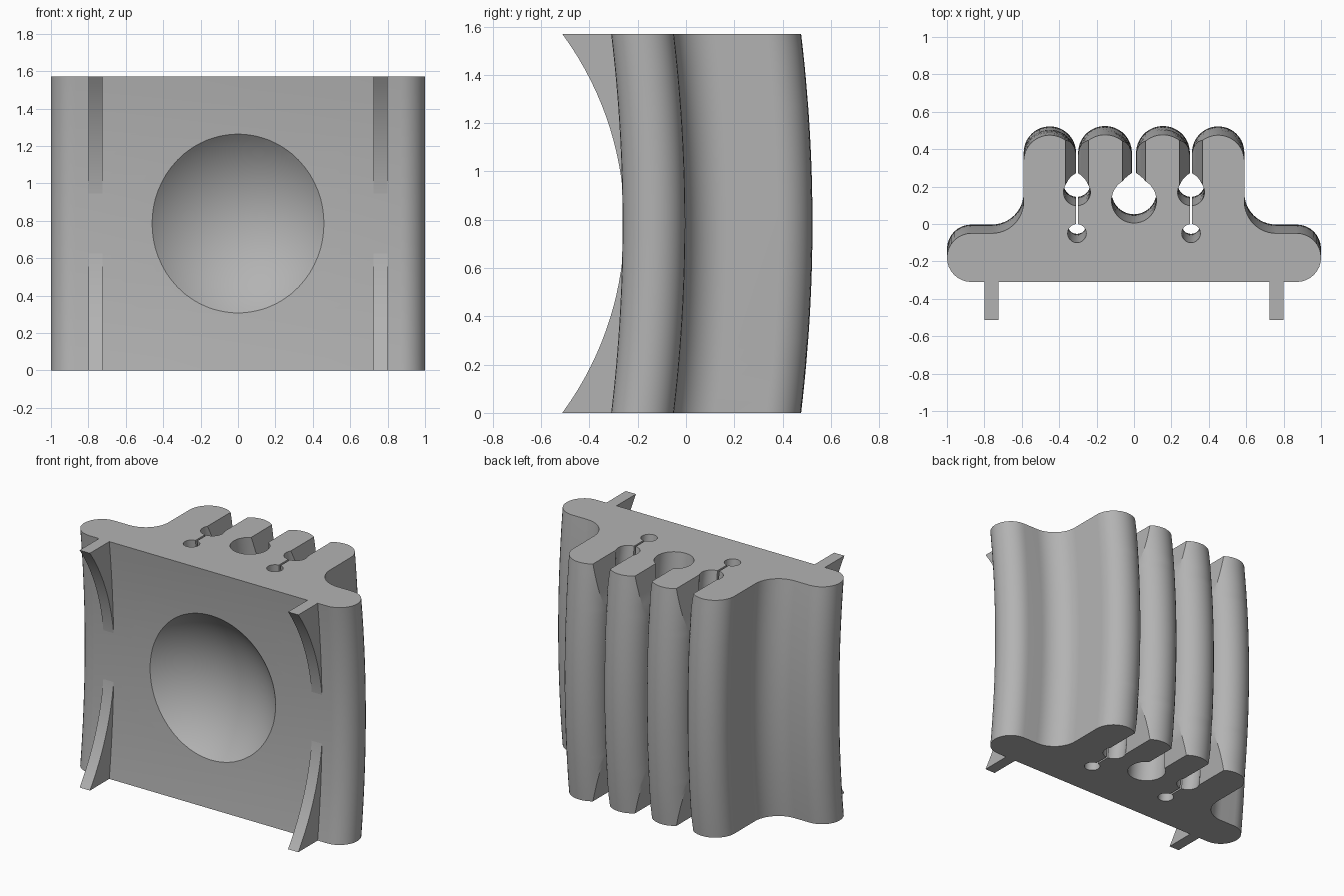
import bpy, bmesh
from math import acos, cos, sin, pi, radians, sqrt

if "Cube" in bpy.data.objects:
    bpy.data.objects.remove(bpy.data.objects["Cube"])

H = 1.57                 # height
MID = H / 2
FRONT = -0.31            # front face at the two ends
BULGE = 0.047            # backward bow at mid height
SLIT, WIDE, TAPER = 0.006, 0.0625, 0.3

grey = bpy.data.materials.new("grey")
grey.diffuse_color = (0.45, 0.45, 0.45, 1)
grey.use_nodes = True
grey.node_tree.nodes["Principled BSDF"].inputs["Base Color"].default_value = grey.diffuse_color


def bow(z):
    return BULGE * (1 - ((z - MID) / MID) ** 2)


def ac(v):
    return acos(max(-1, min(1, v)))


def arc(cx, cy, r, a0, a1, n):
    return [(cx + r * cos(a0 + (a1 - a0) * i / n),
             cy + r * sin(a0 + (a1 - a0) * i / n)) for i in range(n + 1)]


def profile(z):
    """Outline of the clamp; the slits flare open near both ends."""
    t = max(0, 1 - min(z, H - z) / TAPER)
    w = SLIT + (WIDE - SLIT) * t
    cw = max(w, 0.011)
    sx, r1, r2, rc = 0.305, 0.072, 0.05, 0.12
    top, low, low2 = ac(w / r1), ac(SLIT / r1), ac(SLIT / r2)
    half = arc(0.87, -0.18, 0.13, -pi / 2, pi / 2, 16)                       # flange edge
    half += arc(0.76, 0.12, 0.17, 1.5 * pi, pi, 12)                          # fillet
    half += arc(0.45, 0.335, 0.14, 0, ac((sx + w - 0.45) / 0.14), 18)        # outer lobe
    half += arc(sx, 0.17, r1, top, -low, 12)                                 # upper hole
    half += arc(sx, -0.05, r2, low2, -pi - low2, 20)                         # lower hole
    half += arc(sx, 0.17, r1, low - pi, -pi - top, 12)
    half += arc(0.155, 0.333, 0.144, ac((sx - w - 0.155) / 0.144),
                ac((cw - 0.155) / 0.144), 18)                                # inner lobe
    half += arc(0, 0.125, rc, ac(cw / rc), -pi / 2, 16)                      # centre hole
    pts = half + [(-x, y) for x, y in reversed(half[:-1])]
    return [(x, y + bow(z)) for x, y in pts]


def loft(name, section, levels):
    bm = bmesh.new()
    rings = [[bm.verts.new((x, y, z)) for x, y in section(z)] for z in levels]
    for a, b in zip(rings, rings[1:]):
        for i in range(len(a)):
            j = (i + 1) % len(a)
            bm.faces.new((a[i], a[j], b[j], b[i]))
    bm.faces.new(list(reversed(rings[0])))
    bm.faces.new(rings[-1])
    bmesh.ops.recalc_face_normals(bm, faces=bm.faces)
    me = bpy.data.meshes.new(name)
    bm.to_mesh(me)
    bm.free()
    me.materials.append(grey)
    ob = bpy.data.objects.new(name, me)
    bpy.context.collection.objects.link(ob)
    return ob


def select(ob):
    bpy.ops.object.select_all(action='DESELECT')
    ob.select_set(True)
    bpy.context.view_layer.objects.active = ob


def smooth(ob):
    select(ob)
    bpy.ops.object.shade_smooth_by_angle(angle=radians(28))


# Bowed body with lobes, slits and through holes
N = 24
levels = sorted({round(H * i / N, 4) for i in range(N + 1)} | {TAPER, H - TAPER})
body = loft("clamp_body", profile, levels)

# Spherical dimple in the front face
bpy.ops.mesh.primitive_uv_sphere_add(segments=96, ring_count=48, radius=0.683,
                                     location=(0, FRONT + BULGE - 0.505, MID))
cutter = bpy.context.object
cutter.name = "dimple_cutter"
cutter.data.materials.append(grey)
cutter.hide_render = True
select(body)
cut = body.modifiers.new("dimple", 'BOOLEAN')
cut.operation, cut.solver, cut.object = 'DIFFERENCE', 'EXACT', cutter
bpy.ops.object.modifier_apply(modifier=cut.name)
bpy.data.objects.remove(cutter)
smooth(body)

# Front ribs with a concave circular edge
RIB_R = 1.325


def rib_section(x0, x1):
    def section(z):
        d = z - MID
        front = -0.255 - (RIB_R - sqrt(RIB_R ** 2 - d * d))
        back = FRONT + bow(z) + 0.015
        return [(x0, front), (x1, front), (x1, back), (x0, back)]
    return section


for side, x0, x1 in (("left", -0.80, -0.725), ("right", 0.725, 0.80)):
    smooth(loft(side + "_rib", rib_section(x0, x1), [H * i / 32 for i in range(33)]))
